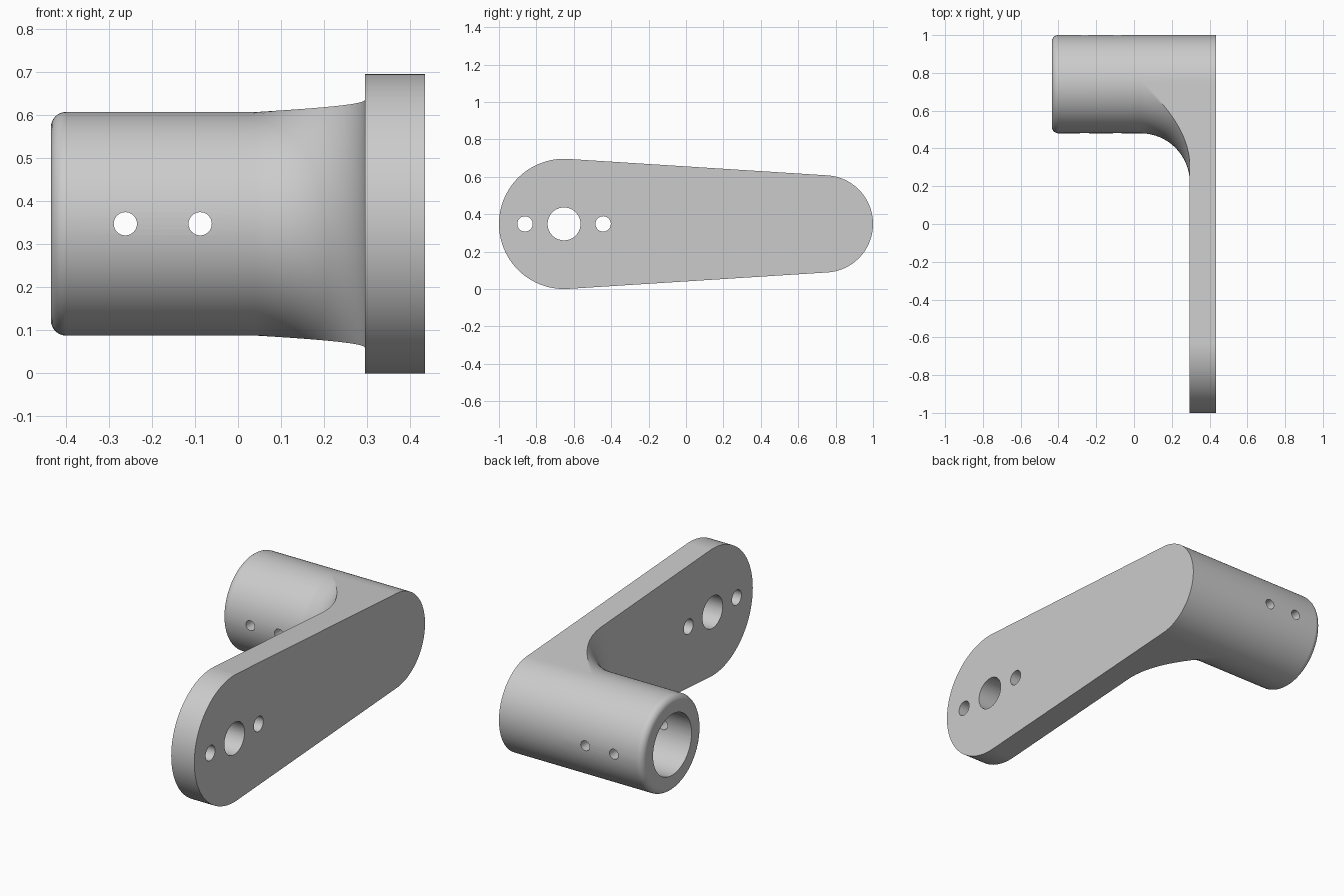
import bpy, bmesh
from math import pi, sin, cos, acos, asin
from mathutils import Matrix

if "Cube" in bpy.data.objects:
    bpy.data.objects.remove(bpy.data.objects["Cube"], do_unlink=True)

# Main dimensions
MID_Z = 0.348
TUBE_Y, TUBE_R = 0.74, 0.26
HUB_Y, HUB_R = -0.652, 0.348
BORE_R, BORE_END = 0.167, 0.087
X_END, X_PLATE, X_BACK = -0.435, 0.295, 0.435
FILLET, RIM = 0.26, 0.035
BACK_SEGS, FLAT_SEGS, FRONT_SEGS = 48, 8, 64

# Angle at which the tapering sides touch both round ends
TANGENT = pi / 2 - asin((HUB_R - TUBE_R) / (TUBE_Y - HUB_Y))

grey = bpy.data.materials.new("plain grey")
grey.use_nodes = True
grey.diffuse_color = (0.6, 0.6, 0.6, 1)
grey.node_tree.nodes["Principled BSDF"].inputs["Base Color"].default_value = (0.6, 0.6, 0.6, 1)


def section(radius, plate=False):
    """Circle around the tube axis, clipped by the tapered arm outline."""
    inner = min(radius, TUBE_R)
    clip = acos(inner / radius)
    pts = []

    def polar(r, a, centre=TUBE_Y):
        pts.append((centre + r * cos(a), MID_Z + r * sin(a)))

    for i in range(BACK_SEGS):
        polar(inner, -TANGENT + 2 * TANGENT * i / BACK_SEGS)
    for i in range(FLAT_SEGS):
        phi = clip * i / FLAT_SEGS
        polar(inner / cos(phi), TANGENT + phi)
    first, last = TANGENT + clip, 2 * pi - TANGENT - clip
    for i in range(FRONT_SEGS + 1):
        if plate and 0 < i < FRONT_SEGS:
            t = (i - 1) / (FRONT_SEGS - 2)
            polar(HUB_R, TANGENT + (2 * pi - 2 * TANGENT) * t, HUB_Y)
        else:
            polar(radius, first + (last - first) * i / FRONT_SEGS)
    for i in range(FLAT_SEGS - 1, 0, -1):
        phi = clip * i / FLAT_SEGS
        polar(inner / cos(phi), -TANGENT - phi)
    return pts


# Sections from the blind bore, round the rim, along the tube and into the plate
stations = [(BORE_END, BORE_R), (X_END, BORE_R)]
for i in range(9):
    t = pi / 2 * i / 8
    stations.append((X_END + RIM * (1 - cos(t)), TUBE_R - RIM * (1 - sin(t))))
for i in range(25):
    t = pi / 2 * i / 24
    stations.append((X_PLATE - FILLET * (1 - sin(t)), TUBE_R + FILLET * (1 - cos(t))))
widest = TUBE_R + FILLET
rings = [(x, section(r)) for x, r in stations]
rings += [(x, section(widest, True)) for x in (X_PLATE, X_BACK)]

# Crank arm body
bm = bmesh.new()
loops = [[bm.verts.new((x, y, z)) for y, z in pts] for x, pts in rings]
for a, b in zip(loops, loops[1:]):
    for i in range(len(a)):
        j = (i + 1) % len(a)
        bm.faces.new((a[i], a[j], b[j], b[i]))
bm.faces.new(loops[0])
bm.faces.new(loops[-1])
bmesh.ops.remove_doubles(bm, verts=bm.verts, dist=1e-5)
bmesh.ops.recalc_face_normals(bm, faces=bm.faces)
mesh = bpy.data.meshes.new("crank_arm")
bm.to_mesh(mesh)
bm.free()
arm = bpy.data.objects.new("crank_arm", mesh)
bpy.context.collection.objects.link(arm)
mesh.materials.append(grey)

# Drill for the plate holes and the cross-pin holes
bm = bmesh.new()


def drill(axis, radius, depth, centre):
    bmesh.ops.create_cone(bm, cap_ends=True, segments=40, radius1=radius, radius2=radius, depth=depth,
                          matrix=Matrix.Translation(centre) @ Matrix.Rotation(pi / 2, 4, axis))


for offset, radius in ((-0.209, 0.041), (0, 0.088), (0.209, 0.041)):
    drill("Y", radius, 0.4, (0.365, HUB_Y + offset, MID_Z))
for x in (-0.262, -0.088):
    drill("X", 0.027, 0.8, (x, TUBE_Y, MID_Z))
cut_mesh = bpy.data.meshes.new("hole_cutter")
bm.to_mesh(cut_mesh)
bm.free()
cut_mesh.materials.append(grey)
cutter = bpy.data.objects.new("hole_cutter", cut_mesh)
bpy.context.collection.objects.link(cutter)
cutter.hide_render = True

bpy.ops.object.select_all(action="DESELECT")
arm.select_set(True)
bpy.context.view_layer.objects.active = arm
holes = arm.modifiers.new("holes", "BOOLEAN")
holes.operation = "DIFFERENCE"
holes.solver = "EXACT"
holes.object = cutter
bpy.ops.object.modifier_apply(modifier="holes")
bpy.data.objects.remove(cutter, do_unlink=True)

# Smooth round surfaces, keep edges and flat faces crisp
bpy.ops.object.shade_smooth_by_angle(angle=pi / 6)
normals = arm.modifiers.new("even_normals", "WEIGHTED_NORMAL")
normals.keep_sharp = True
